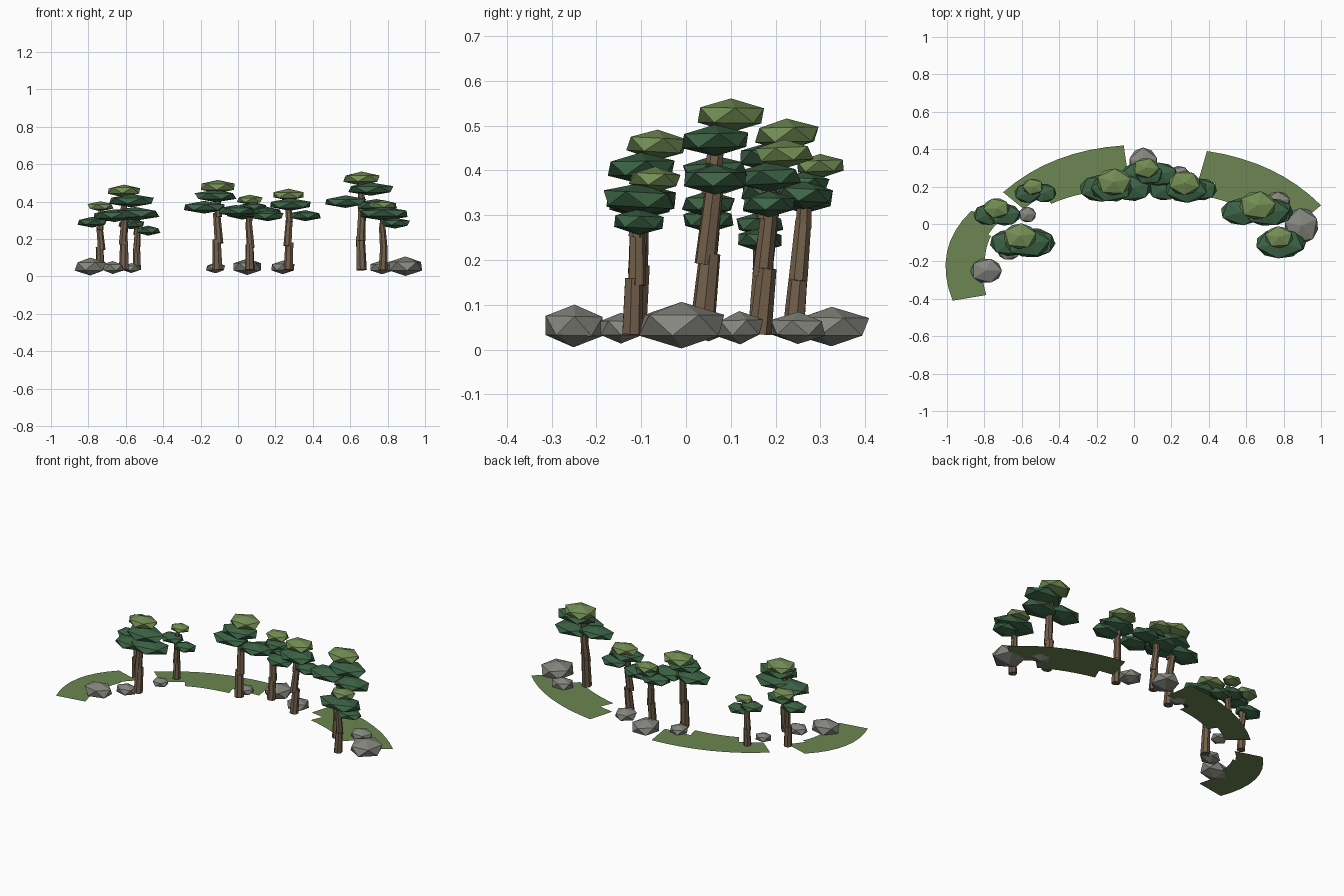
import bpy, bmesh, math, random
from mathutils import Matrix, Vector

if "Cube" in bpy.data.objects:
    bpy.data.objects.remove(bpy.data.objects["Cube"])

random.seed(7)


def material(name, col):
    m = bpy.data.materials.new(name)
    m.diffuse_color = (*col, 1)
    m.use_nodes = True
    m.node_tree.nodes["Principled BSDF"].inputs["Base Color"].default_value = m.diffuse_color
    return m


GRASS = material("grass_green", (0.15, 0.24, 0.085))
LIGHT = material("light_leaf_green", (0.17, 0.27, 0.09))
DARK = material("dark_leaf_green", (0.045, 0.125, 0.06))
BARK = material("bark_brown", (0.17, 0.115, 0.07))
STONE = material("stone_grey", (0.24, 0.24, 0.215))


def finish(bm, name, mat):
    me = bpy.data.meshes.new(name)
    bm.to_mesh(me)
    bm.free()
    me.materials.append(mat)
    ob = bpy.data.objects.new(name, me)
    bpy.context.collection.objects.link(ob)


# flattened faceted lump used for both foliage and rocks
def lump(name, mat, x, y, z, rx, ry, rz, tilt=0.06):
    bm = bmesh.new()
    spin = Matrix.Rotation(random.uniform(0, math.tau), 4, 'Z')
    bmesh.ops.create_icosphere(bm, subdivisions=1, radius=1, matrix=spin)
    lean = Matrix.Rotation(random.uniform(-tilt, tilt), 4, 'X')
    bm.transform(Matrix.Translation((x, y, z)) @ lean
                 @ Matrix.Diagonal((rx * 1.04, ry * 1.04, rz, 1)))
    finish(bm, name, mat)


# trunk of stacked, slightly stepped tapering logs
def trunk(name, base, top, r, logs=3):
    bm = bmesh.new()
    a, b = Vector(base), Vector(top)
    for i in range(logs):
        wob = Vector((random.uniform(-1, 1), random.uniform(-1, 1), 0)) * r * 0.25
        p = a.lerp(b, i / logs) + wob * (i > 0)
        q = a.lerp(b, min(1, (i + 1.15) / logs)) - wob
        d = q - p
        mat = (Matrix.Translation((p + q) / 2)
               @ d.to_track_quat('Z', 'Y').to_matrix().to_4x4()
               @ Matrix.Rotation(random.random() * 2, 4, 'Z'))
        k = 1 - 0.14 * i
        bmesh.ops.create_cone(bm, cap_ends=True, segments=7, radius1=r * k,
                              radius2=r * k * 0.84, depth=d.length, matrix=mat)
    finish(bm, name, BARK)


# whole tree: light crown at (x, y, h), darker pads at (side offset, drop, radius)
def tree(name, x, y, h, r, foot, pads):
    trunk(name + "_trunk", (x, foot, 0.035), (x, y - 0.03, h - 0.02), 0.013 + 0.03 * h)
    lump(name + "_crown", LIGHT, x, y, h, r, r * 0.77, r * 0.36)
    for i, (dx, drop, pr) in enumerate(pads):
        lump(f"{name}_foliage_{i + 1}", DARK, x + dx, y - 0.035, h - drop,
             pr, pr * 0.45 + 0.023, pr * 0.14 + 0.017)


tree("left_tall_tree", -.61, -.065, .457, .095, -.115,
     [(.06, .122, .14), (-.05, .132, .12), (.04, .052, .13)])
tree("left_outer_tree", -.735, .085, .375, .075, .045,
     [(-.045, .085, .085), (.045, .05, .09)])
tree("left_small_tree", -.54, .2, .335, .06, .165,
     [(.06, .09, .07), (-.03, .055, .075)])
tree("centre_tall_tree", -.108, .225, .48, .1, .165,
     [(-.072, .11, .12), (.098, .13, .11), (-.012, .05, .12)])
tree("centre_back_tree", .063, .3, .41, .075, .24,
     [(-.04, .075, .1), (.077, .065, .1), (.017, .04, .08)])
tree("centre_right_tree", .27, .22, .437, .09, .165,
     [(-.11, .112, .09), (.09, .112, .09), (.01, .052, .12)])
tree("right_tall_tree", .66, .1, .523, .105, .035,
     [(-.085, .123, .12), (.08, .143, .12), (.05, .056, .13)])
tree("right_front_tree", .775, -.07, .38, .08, -.12,
     [(.065, .095, .085), (.005, .045, .14)])


# point on a curve through a, m and b
def along(pts, t):
    a, m, b = map(Vector, pts)
    c = 2 * m - (a + b) / 2
    return (1 - t) ** 2 * a + 2 * t * (1 - t) * c + t * t * b


# curved strip of turf covering spans t (lengthwise) and s (outer to inner edge)
def strip(name, z, outer, inner, t, s, n=8):
    bm = bmesh.new()
    pairs = []
    for i in range(n + 1):
        k = t[0] + (t[1] - t[0]) * i / n
        o, p = along(outer, k), along(inner, k)
        pairs.append([bm.verts.new((*o.lerp(p, e), z)) for e in s])
    for (a, b), (c, d) in zip(pairs, pairs[1:]):
        f = bm.faces.new((b, d, c, a))
        f.normal_update()
        if f.normal.z < 0:
            f.normal_flip()
    finish(bm, name, GRASS)


# broad outer band with a narrower raised band reaching further inward
def turf(name, outer, inner, t, reach):
    strip(name, 0.03, outer, inner, (0, 1), (0, 1))
    strip(name + "_inner", 0.033, outer, inner, t, (0.48, reach))


turf("left_turf", [(-.97, -.41), (-1, -.15), (-.87, .07)],
     [(-.79, -.38), (-.81, -.14), (-.71, .02)], (.2, .72), 1.1)
turf("back_turf", [(-.7, .17), (-.41, .345), (-.055, .42)],
     [(-.59, .08), (-.35, .205), (-.03, .25)], (.26, .75), 1.4)
turf("right_turf", [(.39, .39), (.73, .29), (1, .1)],
     [(.345, .235), (.63, .155), (.88, 0)], (.15, .78), 1.5)

# rocks: x, y, half width, half depth
for i, (x, y, rx, ry) in enumerate([
        (-.79, -.25, .09, .072), (-.67, -.145, .065, .052), (-.57, .05, .05, .045),
        (-.12, .24, .055, .055), (.05, .325, .083, .09), (.24, .25, .068, .066),
        (.77, .12, .07, .057), (.895, -.01, .098, .103)]):
    lump(f"rock_{i + 1}", STONE, x, y, .035 + .2 * rx, rx, ry, .53 * rx, tilt=0.03)
